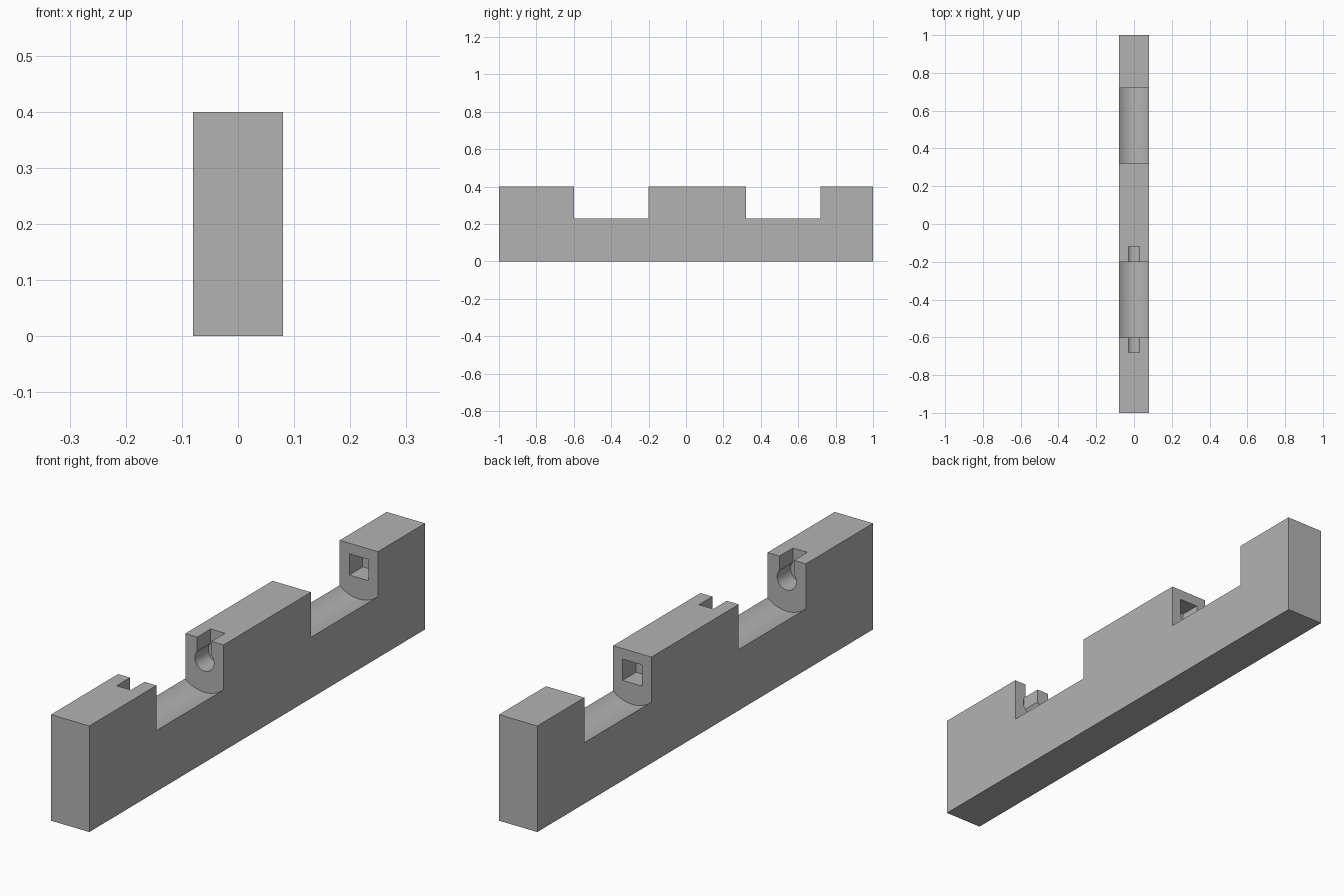
import bpy
import bmesh
import math

cube = bpy.data.objects.get("Cube")
if cube:
    bpy.data.objects.remove(cube, do_unlink=True)

AXIS_Z = 0.32      # height of the shared hole and trough axis
TOP = 0.4
DEPTH = 0.08       # depth of the end sockets
OVER = 0.1         # how far cutters run past the surface

grey = bpy.data.materials.new("plain grey")
grey.use_nodes = True
colour = (0.45, 0.45, 0.45, 1)
grey.diffuse_color = colour
grey.node_tree.nodes["Principled BSDF"].inputs["Base Color"].default_value = colour


def prism(name, profile, y0, y1):
    """Extrude an x-z profile along y."""
    bm = bmesh.new()
    face = bm.faces.new([bm.verts.new((x, y0, z)) for x, z in profile])
    new = bmesh.ops.extrude_face_region(bm, geom=[face])["geom"]
    verts = [v for v in new if isinstance(v, bmesh.types.BMVert)]
    bmesh.ops.translate(bm, vec=(0, y1 - y0, 0), verts=verts)
    bmesh.ops.recalc_face_normals(bm, faces=bm.faces)
    mesh = bpy.data.meshes.new(name)
    bm.to_mesh(mesh)
    bm.free()
    mesh.materials.append(grey)
    obj = bpy.data.objects.new(name, mesh)
    bpy.context.collection.objects.link(obj)
    return obj


def rect(half, z0, z1):
    return [(-half, z0), (half, z0), (half, z1), (-half, z1)]


def round_bottom(radius, half, steps):
    """Arc below, open slot of the given half width above."""
    a = math.acos(half / radius)
    start, sweep = math.pi - a, math.pi + 2 * a
    arc = [(radius * math.cos(start + sweep * i / steps),
            AXIS_Z + radius * math.sin(start + sweep * i / steps))
           for i in range(steps + 1)]
    return arc + [(half, TOP + OVER), (-half, TOP + OVER)]


def cut(target, profile, y0, y1):
    cutter = prism("cutter", profile, y0, y1)
    cutter.hide_render = True
    mod = target.modifiers.new("cut", 'BOOLEAN')
    mod.operation = 'DIFFERENCE'
    mod.solver = 'EXACT'
    mod.object = cutter
    bpy.context.view_layer.objects.active = target
    bpy.ops.object.modifier_apply(modifier=mod.name)
    bpy.data.objects.remove(cutter, do_unlink=True)


# Main bar
bar = prism("holder_bar", rect(0.08, 0, TOP), -1, 1)

# Keyhole sockets beside the front gap, square sockets beside the back gap
cut(bar, round_bottom(0.04, 0.03, 40), -0.6 - DEPTH, -0.2 + DEPTH)
cut(bar, rect(0.04, AXIS_Z - 0.04, AXIS_Z + 0.04), 0.32 - DEPTH, 0.72 + DEPTH)

# Round-bottomed gaps
for y0 in (-0.6, 0.32):
    cut(bar, round_bottom(0.12, 0.12, 64), y0, y0 + 0.4)

bpy.ops.object.select_all(action='DESELECT')
bar.select_set(True)
bpy.context.view_layer.objects.active = bar
bpy.ops.object.shade_smooth_by_angle(angle=math.radians(30))
